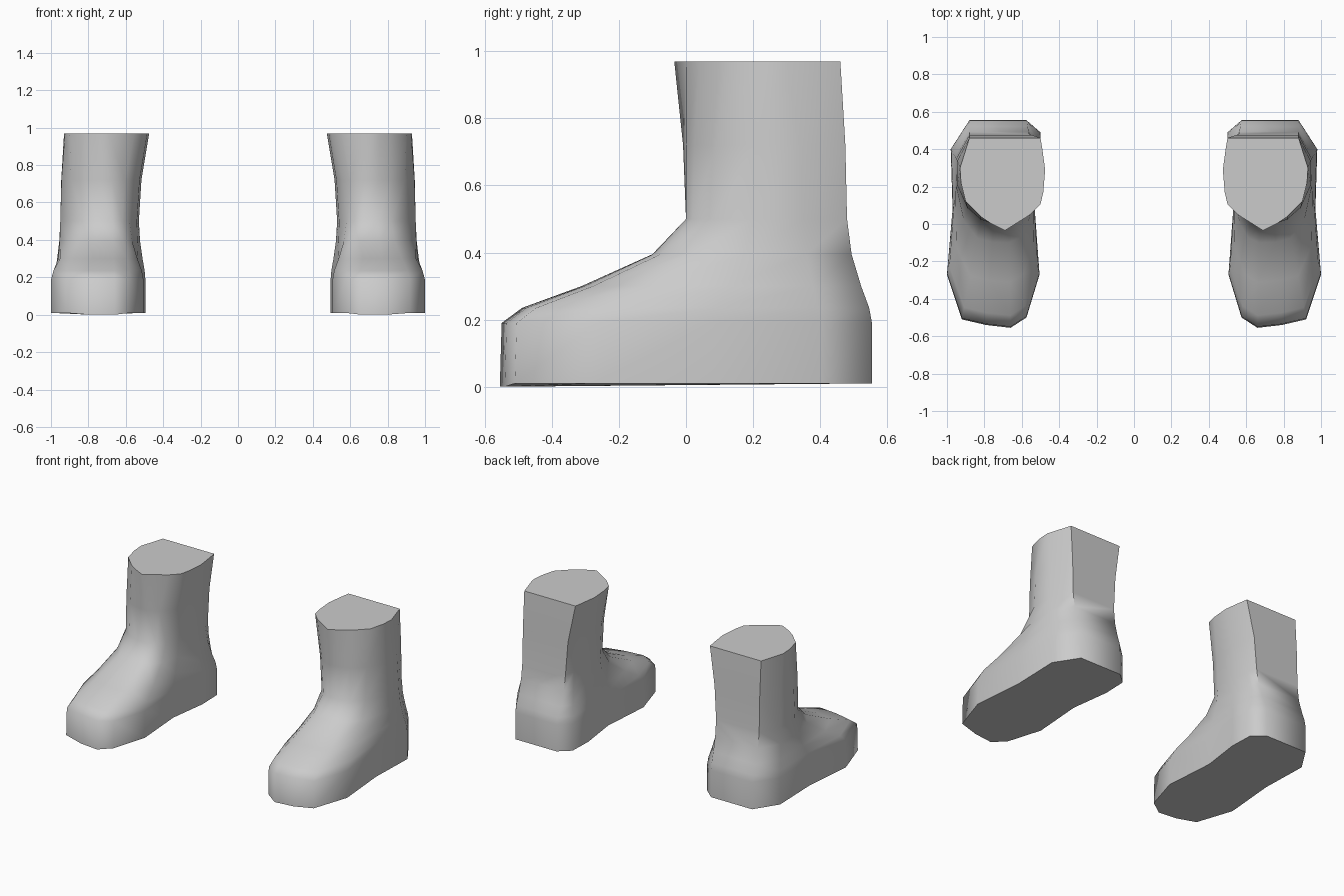
import bpy
import bmesh
from mathutils import Vector
from math import radians

old = bpy.data.objects.get("Cube")
if old:
    bpy.data.objects.remove(old, do_unlink=True)

grey = bpy.data.materials.new("plain_grey")
grey.use_nodes = True
colour = (0.6, 0.6, 0.6, 1)
grey.diffuse_color = colour
grey.node_tree.nodes["Principled BSDF"].inputs["Base Color"].default_value = colour

# Outlines seen from above, starting at the toe and running around the outer side
SOLE = [(.66, -.555), (.79, -.54), (.92, -.51), (1, -.27), (.97, .08), (.98, .4),
        (.88, .555), (.575, .555), (.5, .49), (.495, .33), (.53, .07), (.505, -.27), (.575, -.5)]
ANKLE = [(.67, 0), (.75, 0), (.82, .02), (.89, .08), (.95, .2), (.95, .35),
         (.88, .48), (.56, .48), (.54, .42), (.53, .3), (.54, .14), (.58, .06), (.62, .02)]
CUFF = [(.69, -.035), (.76, 0), (.82, .04), (.9, .12), (.925, .22), (.93, .3),
        (.88, .46), (.5, .46), (.49, .4), (.475, .29), (.485, .17), (.5, .105), (.555, .05)]

# Each ring blends two outlines by a fraction at a height
RINGS = [(SOLE, ANKLE, 0, .01), (SOLE, ANKLE, .01, .19), (SOLE, ANKLE, .12, .235),
         (SOLE, ANKLE, .44, .3), (SOLE, ANKLE, .82, .395), (ANKLE, CUFF, 0, .5),
         (ANKLE, CUFF, .25, .72), (ANKLE, CUFF, 1, .97)]


def make_boot(name, side):
    bm = bmesh.new()
    rings = []
    for lower, upper, blend, height in RINGS:
        ring = []
        for a, b in zip(lower, upper):
            p = Vector(a).lerp(Vector(b), blend)
            ring.append(bm.verts.new((side * p.x, p.y, height)))
        rings.append(ring)
    # Toe tip of the sole touches the ground
    for v in rings[0][:2]:
        v.co.z = 0
    # Walls
    count = len(SOLE)
    for low, high in zip(rings, rings[1:]):
        for i in range(count):
            j = (i + 1) % count
            bm.faces.new((low[i], low[j], high[j], high[i]))
    # Closed sole and cuff
    bm.faces.new(rings[0])
    bm.faces.new(rings[-1])
    bmesh.ops.recalc_face_normals(bm, faces=bm.faces)
    mesh = bpy.data.meshes.new(name)
    bm.to_mesh(mesh)
    bm.free()
    mesh.materials.append(grey)
    boot = bpy.data.objects.new(name, mesh)
    bpy.context.collection.objects.link(boot)
    bpy.ops.object.select_all(action="DESELECT")
    boot.select_set(True)
    bpy.context.view_layer.objects.active = boot
    bpy.ops.object.shade_smooth_by_angle(angle=radians(60))


make_boot("left_boot", 1)
make_boot("right_boot", -1)
